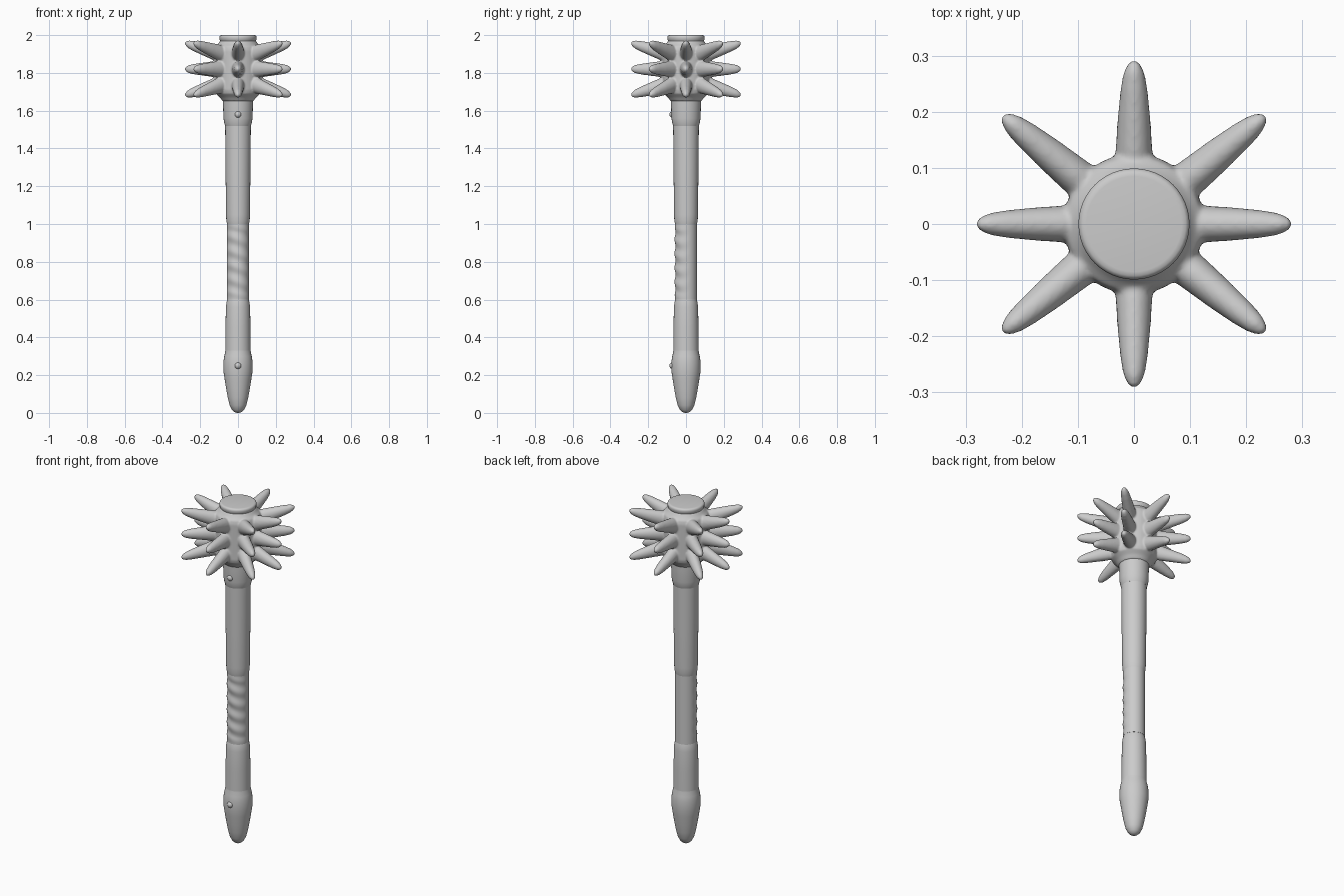
import bpy, bmesh, math
from mathutils import Matrix

cube = bpy.data.objects.get("Cube")
if cube:
    bpy.data.objects.remove(cube, do_unlink=True)

grey = bpy.data.materials.new("light_grey")
grey.use_nodes = True
grey.diffuse_color = (0.6, 0.6, 0.6, 1)
grey.node_tree.nodes["Principled BSDF"].inputs["Base Color"].default_value = (0.6, 0.6, 0.6, 1)


def loft(bm, rings, sides, matrix=Matrix()):
    """Skin elliptical rings (height, half width, half depth) along local z."""
    loops = []
    for h, a, b in rings:
        loops.append([bm.verts.new(matrix @ Matrix.Translation((
            a * math.cos(math.tau * i / sides), b * math.sin(math.tau * i / sides), h)).to_translation())
            for i in range(sides)])
    for low, high in zip(loops, loops[1:]):
        for i in range(sides):
            j = (i + 1) % sides
            bm.faces.new((low[i], low[j], high[j], high[i]))
    bm.faces.new(loops[0][::-1])
    bm.faces.new(loops[-1])


def finish(name, bm, angle=40):
    bmesh.ops.recalc_face_normals(bm, faces=bm.faces)
    mesh = bpy.data.meshes.new(name)
    bm.to_mesh(mesh)
    bm.free()
    obj = bpy.data.objects.new(name, mesh)
    bpy.context.collection.objects.link(obj)
    mesh.materials.append(grey)
    bpy.ops.object.select_all(action="DESELECT")
    obj.select_set(True)
    bpy.context.view_layer.objects.active = obj
    bpy.ops.object.shade_smooth_by_angle(angle=math.radians(angle))
    return obj


def turned(name, profile, sides=48):
    bm = bmesh.new()
    loft(bm, [(z, r, r) for z, r in profile], sides)
    return finish(name, bm)


# Rounded pommel swelling into a collar
turned("pommel", [(0, .006), (.004, .018), (.015, .031), (.04, .044), (.08, .054), (.13, .063),
                  (.18, .071), (.22, .077), (.27, .077), (.3, .073), (.32, .068), (.34, .066)])

# Shaft above and below the grip
turned("lower_shaft", [(.33, .067), (.45, .066), (.56, .064), (.585, .061), (.6, .057)])
turned("upper_shaft", [(1.0, .058), (1.02, .062), (1.05, .063), (1.3, .066), (1.53, .068)])

# Grip with slanted wrap ridges that fade out towards the back
bm = bmesh.new()
steps = 80
loft(bm, [(.6 + .4 * i / steps, .058, .058) for i in range(steps + 1)], 48)
for v in bm.verts:
    front = max(0, .35 - v.co.y / .058) / 1.35
    ends = min(1, (v.co.z - .6) / .04, (1 - v.co.z) / .04)
    swell = .003 * front * ends * math.sin(math.tau * (v.co.z + .35 * v.co.x) / .075)
    v.co.x *= 1 + swell / .058
    v.co.y *= 1 + swell / .058
finish("grip", bm)

# Collar under the head
turned("upper_collar", [(1.52, .068), (1.535, .073), (1.56, .077), (1.63, .079), (1.68, .081)])

# Two small studs on the front
for name, z in (("lower_stud", .25), ("upper_stud", 1.58)):
    bm = bmesh.new()
    bmesh.ops.create_uvsphere(bm, u_segments=20, v_segments=12, radius=.018,
                              matrix=Matrix.Translation((0, -.07, z)))
    finish(name, bm)

# Head: core and three tiers of eight spikes, fused with soft fillets
bm = bmesh.new()
loft(bm, [(1.65, .081, .081), (1.67, .096, .096), (1.69, .118, .118), (1.71, .124, .124),
          (1.92, .125, .125), (1.94, .12, .12), (1.955, .105, .105), (1.972, .093, .093)], 48)
spike = [(.07, .036, .046), (.13, .033, .043), (.19, .029, .035), (.24, .024, .028),
         (.268, .019, .022), (.284, .012, .014), (.291, .004, .005)]
angles = [0, 39.5, 90, 140.5, 180, 219.5, 270, 320.5]
for root, tilt in ((1.735, -.3), (1.82, 0), (1.905, .3)):
    for n, angle in enumerate(angles):
        stretch = 1.04 if n % 2 else (.965 if n % 4 == 0 else 1.0)
        outward = Matrix(((0, 0, stretch, 0), (1, 0, 0, 0), (0, 1, tilt, -.12 * tilt), (0, 0, 0, 1)))
        loft(bm, spike, 20, Matrix.Translation((0, 0, root))
             @ Matrix.Rotation(math.radians(angle), 4, "Z") @ outward)
head = finish("spiked_head", bm, 80)
remesh = head.modifiers.new("fuse", "REMESH")
remesh.mode = "VOXEL"
remesh.voxel_size = .005
remesh.use_smooth_shade = True
smooth = head.modifiers.new("fillet", "SMOOTH")
smooth.factor = .5
smooth.iterations = 6

# Flat cap with a softened rim
turned("cap", [(1.95, .092), (1.968, .093), (1.975, .097), (1.988, .099), (1.995, .097),
               (1.999, .092), (2.0, .085)])
